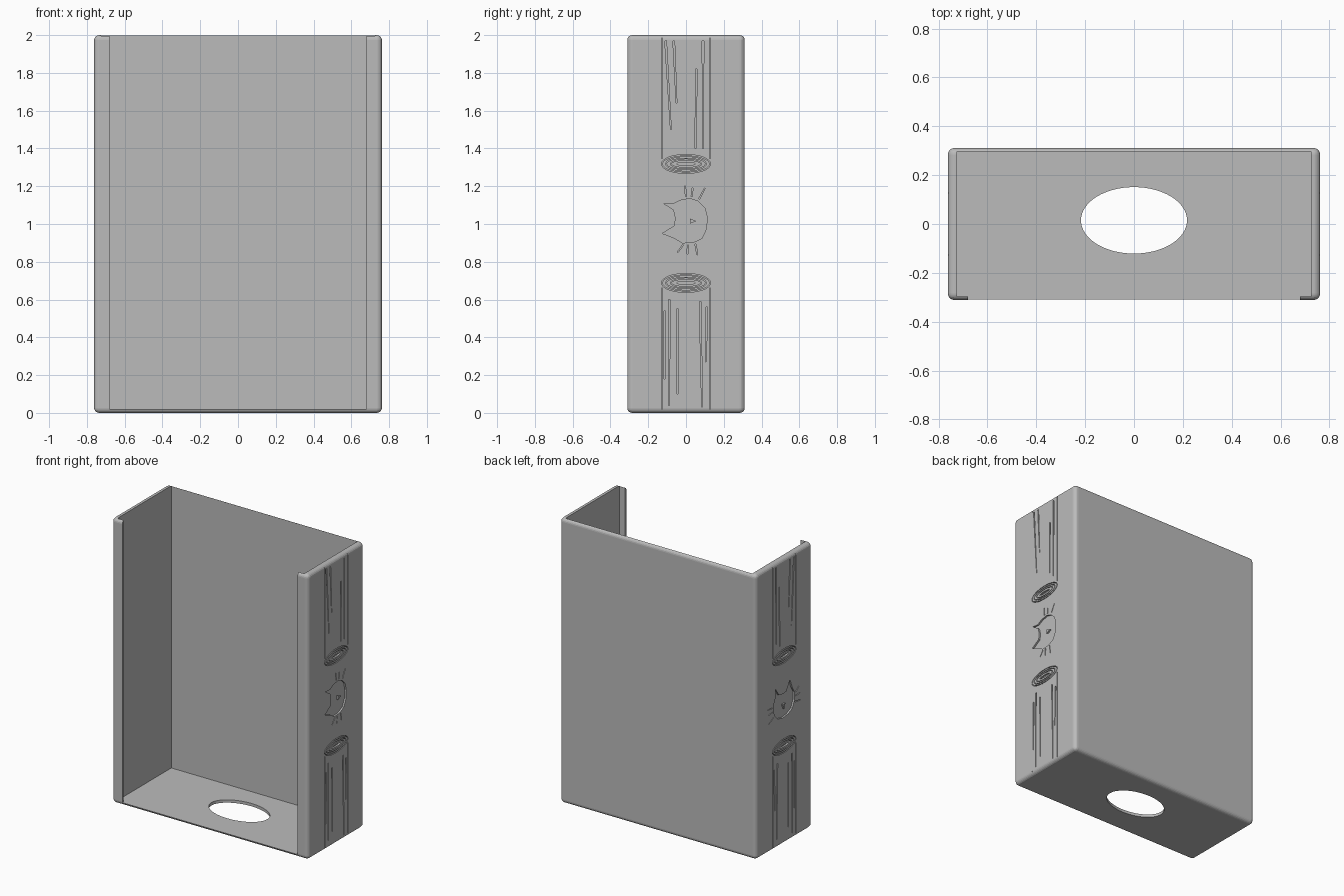
import bpy, bmesh, math

if "Cube" in bpy.data.objects:
    bpy.data.objects.remove(bpy.data.objects["Cube"])

HX, HY, H = 0.762, 0.311, 2.0   # half width, half depth, height
DEPTH = 0.012                   # engraving depth

grey = bpy.data.materials.new("plain grey")
grey.diffuse_color = (0.5, 0.5, 0.5, 1)
grey.use_nodes = True
grey.node_tree.nodes["Principled BSDF"].inputs["Base Color"].default_value = grey.diffuse_color


def make(name, bm):
    bmesh.ops.recalc_face_normals(bm, faces=bm.faces)
    me = bpy.data.meshes.new(name)
    bm.to_mesh(me)
    bm.free()
    me.materials.append(grey)
    ob = bpy.data.objects.new(name, me)
    bpy.context.collection.objects.link(ob)
    return ob


def box(name, x, y, z):
    bm = bmesh.new()
    bmesh.ops.create_cube(bm, size=1)
    for v in bm.verts:
        v.co = [r[0] if c < 0 else r[1] for c, r in zip(v.co, (x, y, z))]
    return make(name, bm)


def prism(bm, pts, place):
    # Extruded polygon; place(a, b, k) positions near (0) and far (1) ends
    ends = [[bm.verts.new(place(a, b, k)) for a, b in pts] for k in (0, 1)]
    n = len(pts)
    for e in ends:
        bm.faces.new(e)
    for i in range(n):
        j = (i + 1) % n
        bm.faces.new((ends[0][i], ends[0][j], ends[1][j], ends[1][i]))


def ellipse(cx, cy, rx, ry, n=40):
    return [(cx + rx * math.cos(2 * math.pi * i / n),
             cy + ry * math.sin(2 * math.pi * i / n)) for i in range(n)]


def ring(bm, cy, rx, ry, w, place):
    # Elliptical band with a hole
    loops = [[bm.verts.new(place(a, b, k)) for a, b in ellipse(0, cy, rx - s, ry - s)]
             for s, k in ((0, 0), (0, 1), (w, 1), (w, 0))]
    n = len(loops[0])
    for q in range(4):
        p, r = loops[q], loops[(q + 1) % 4]
        for i in range(n):
            j = (i + 1) % n
            bm.faces.new((p[i], p[j], r[j], r[i]))


def stroke(bm, a, b, w0, w1, place):
    # Tapered straight groove
    dx, dy = b[0] - a[0], b[1] - a[1]
    l = math.hypot(dx, dy)
    nx, ny = -dy / l / 2, dx / l / 2
    prism(bm, [(a[0] + nx * w0, a[1] + ny * w0), (b[0] + nx * w1, b[1] + ny * w1),
               (b[0] - nx * w1, b[1] - ny * w1), (a[0] - nx * w0, a[1] - ny * w0)], place)


# Cat head, ears up: (across, up) around its centre
CAT = [(0.095, 0.12), (0.06, 0.065), (0.015, 0.055), (-0.025, 0.06), (-0.065, 0.125),
       (-0.09, 0.06), (-0.115, 0.02), (-0.112, -0.04), (-0.09, -0.085), (-0.04, -0.108),
       (0.02, -0.112), (0.07, -0.1), (0.105, -0.065), (0.12, -0.02), (0.11, 0.03), (0.09, 0.07)]
NOSE = [(-0.014, -0.02), (0.014, -0.02), (0.0, -0.055)]
WHISKERS = [((0.13, 0.0), (0.185, 0.005)), ((0.13, -0.03), (0.175, -0.035)),
            ((0.118, -0.07), (0.175, -0.1)), ((-0.125, 0.015), (-0.165, 0.045)),
            ((-0.125, -0.01), (-0.175, -0.008)), ((-0.12, -0.05), (-0.18, -0.06))]
# Wood grain: wide end, narrow end
GRAIN = [((-0.108, 1.97), (-0.08, 1.5)), ((-0.065, 1.97), (-0.05, 1.64)),
         ((0.09, 1.97), (0.09, 1.4)), ((0.055, 1.82), (0.05, 1.4)),
         ((-0.112, 0.54), (-0.114, 0.18)), ((-0.088, 0.6), (-0.09, 0.04)),
         ((-0.045, 0.55), (-0.045, 0.1)), ((0.075, 0.59), (0.085, 0.03)),
         ((0.11, 0.56), (0.105, 0.27))]


def engraving(side):
    def wall(a, b, k):
        return (side * (HX - DEPTH + k * 0.05), a, b)

    def head(a, b, k, depth=0.05):   # head lies on its side on the right wall
        x = side * (HX - DEPTH + k * depth)
        return (x, -b, 1.015 + a) if side > 0 else (x, a, 1.0 + b)

    bm = bmesh.new()
    for end, cz in ((1, 1.318), (-1, 0.688)):
        for rx, ry in ((0.13, 0.05), (0.108, 0.037), (0.082, 0.025)):
            ring(bm, cz, rx, ry, 0.005, wall)
        prism(bm, ellipse(0, cz, 0.05, 0.008, 16), wall)
        for y in (-0.127, 0.127):
            stroke(bm, (y, cz + end * 0.028), (y, 1.985 if end > 0 else 0.02),
                   0.004, 0.004, wall)
    for a, b in GRAIN:
        stroke(bm, a, b, 0.009, 0.004, wall)
    prism(bm, CAT, head)
    for a, b in WHISKERS:
        stroke(bm, a, b, 0.006, 0.004, head)
    cutter = make("engraving_cutter", bm)
    # Raised nose left standing in the recess
    bm = bmesh.new()
    prism(bm, NOSE, lambda a, b, k: head(a, b, k, DEPTH))
    make("right_cat_nose" if side > 0 else "left_cat_nose", bm)
    return cutter


# Rounded outer block
holder = box("holder", (-HX, HX), (-HY, HY), (0, H))
bev = holder.modifiers.new("rounding", 'BEVEL')
bev.width, bev.segments = 0.027, 5

# Cavity, front opening between the lips, and floor hole
bm = bmesh.new()
prism(bm, ellipse(0, 0.015, 0.217, 0.136, 64), lambda a, b, k: (a, b, -0.1 + 0.3 * k))
cutters = [box("cavity_cutter", (-0.725, 0.725), (-0.297, 0.296), (0.02, 2.1)),
           box("opening_cutter", (-0.68, 0.68), (-0.4, 0.1), (0.02, 2.1)),
           make("hole_cutter", bm), engraving(1), engraving(-1)]
for c in cutters:
    m = holder.modifiers.new(c.name, 'BOOLEAN')
    m.operation, m.solver, m.object = 'DIFFERENCE', 'EXACT', c

# Apply the cuts and drop the cutters
bpy.context.view_layer.update()
dg = bpy.context.evaluated_depsgraph_get()
mesh = bpy.data.meshes.new_from_object(holder.evaluated_get(dg))
holder.modifiers.clear()
holder.data = mesh
for c in cutters:
    bpy.data.objects.remove(c)
